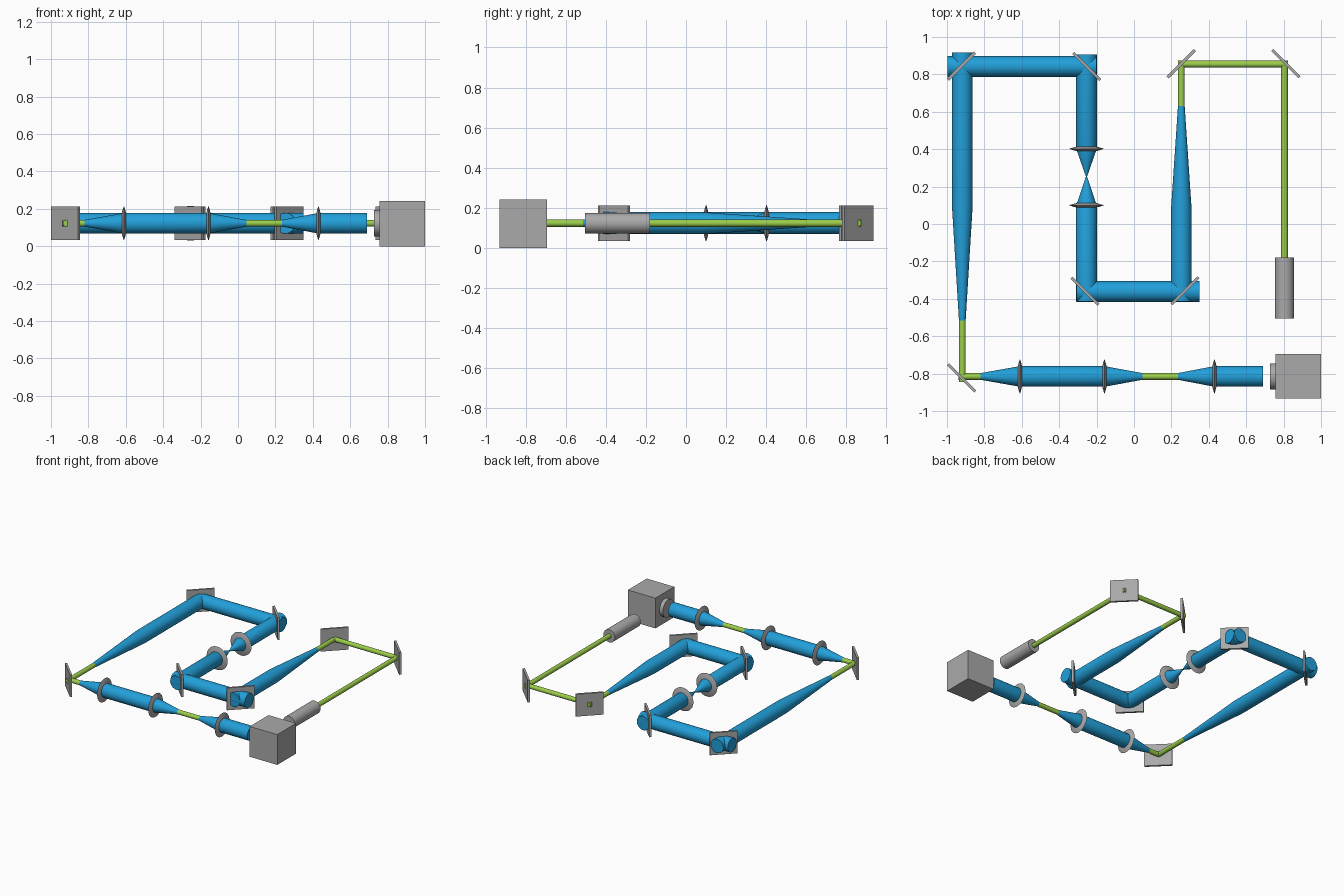
import bpy, bmesh, math
from mathutils import Vector, Matrix

if "Cube" in bpy.data.objects:
    bpy.data.objects.remove(bpy.data.objects["Cube"])

Z = 0.123          # height of the optical axis
R, r = 0.055, 0.018  # wide and narrow beam radii


def material(name, rgb):
    m = bpy.data.materials.new(name)
    m.diffuse_color = (*rgb, 1)
    m.use_nodes = True
    m.node_tree.nodes["Principled BSDF"].inputs["Base Color"].default_value = m.diffuse_color
    return m


GREY = material("grey", (0.40, 0.40, 0.40))
BLUE = material("blue", (0.016, 0.35, 0.70))
GREEN = material("green", (0.33, 0.62, 0.07))


def finish(name, bm, mat, smooth=False):
    bmesh.ops.recalc_face_normals(bm, faces=bm.faces)
    me = bpy.data.meshes.new(name)
    bm.to_mesh(me)
    bm.free()
    ob = bpy.data.objects.new(name, me)
    bpy.context.collection.objects.link(ob)
    me.materials.append(mat)
    if smooth:
        bpy.ops.object.select_all(action='DESELECT')
        ob.select_set(True)
        bpy.context.view_layer.objects.active = ob
        bpy.ops.object.shade_smooth_by_angle(angle=math.radians(30))
    return ob


def lathe(name, axis, fixed, profile, mat, n=32):
    """Solid of revolution along x or y; profile is (position, radius)."""
    bm = bmesh.new()
    rings = []
    for p, rad in profile:
        ring = []
        for i in range(n):
            a = 2 * math.pi * i / n
            u, w = rad * math.cos(a), Z + rad * math.sin(a)
            ring.append(bm.verts.new((p, fixed + u, w) if axis == 'x' else (fixed + u, p, w)))
        rings.append(ring)
    for a, b in zip(rings, rings[1:]):
        for i in range(n):
            j = (i + 1) % n
            bm.faces.new((a[i], a[j], b[j], b[i]))
    bm.faces.new(rings[0])
    bm.faces.new(rings[-1])
    return finish(name, bm, mat, True)


def box(name, centre, size, angle=0):
    bm = bmesh.new()
    bmesh.ops.create_cube(bm, size=1, matrix=Matrix.Translation(Vector(centre))
                          @ Matrix.Rotation(math.radians(angle), 4, 'Z')
                          @ Matrix.Diagonal((*size, 1)))
    return finish(name, bm, GREY)


def lens(name, axis, fixed, pos, rad=0.093, half=0.017, steps=6):
    """Thin biconvex lens with a pointed rim."""
    pts = []
    for i in range(-steps, steps + 1):
        t = i / steps
        pts.append((pos + half * t, max(rad * math.sqrt(1 - abs(t)), 0.001)))
    return lathe(name, axis, fixed, pts, GREY, 40)


# Camera, its front tube, and the laser
box("camera_body", (0.878, -0.813, 0.121), (0.244, 0.238, 0.242))
lathe("camera_tube", 'x', -0.815, [(0.726, 0.07), (0.77, 0.07)], GREY)
lathe("laser_body", 'y', 0.805, [(-0.505, 0.051), (-0.18, 0.051)], GREY)

# Flat folding mirrors
for i, (x, y, a) in enumerate([(0.812, 0.857, -45), (0.253, 0.857, 45), (0.273, -0.357, 45),
                               (-0.262, -0.36, -45), (-0.252, 0.842, -45),
                               (-0.923, 0.844, 45), (-0.922, -0.823, -45)]):
    box(f"mirror_{i + 1}", (x, y, Z), (0.205, 0.016, 0.178), a)

# Lenses
for i, (ax, f, p) in enumerate([('y', -0.254, 0.1), ('y', -0.254, 0.402), ('x', -0.815, -0.61),
                                ('x', -0.815, -0.158), ('x', -0.815, 0.43)]):
    lens(f"lens_{i + 1}", ax, f, p)

# Narrow green beams: axis, cross position, start, end
for i, (ax, f, a, b) in enumerate([('y', 0.805, -0.18, 0.873), ('x', 0.855, 0.235, 0.823),
                                   ('y', 0.253, 0.63, 0.873), ('y', -0.918, -0.845, -0.515),
                                   ('x', -0.815, -0.938, -0.82), ('x', -0.815, 0.045, 0.235)]):
    lathe(f"narrow_beam_{i + 1}", ax, f, [(a, r), (b, r)], GREEN)

# Wide blue beams, with tapers and a focus point
for i, (ax, f, prof) in enumerate([
        ('y', 0.253, [(-0.415, R), (0.08, R), (0.63, r)]),
        ('x', -0.361, [(-0.307, R), (0.35, R)]),
        ('y', -0.254, [(-0.415, R), (0.1, R), (0.253, 0.003), (0.402, R), (0.905, R)]),
        ('x', 0.842, [(-0.997, R), (-0.2, R)]),
        ('y', -0.918, [(-0.515, r), (0.09, R), (0.918, R)]),
        ('x', -0.815, [(-0.82, r), (-0.61, R), (-0.158, R), (0.045, r)]),
        ('x', -0.815, [(0.235, r), (0.43, R), (0.69, R)])]):
    lathe(f"wide_beam_{i + 1}", ax, f, prof, BLUE)
